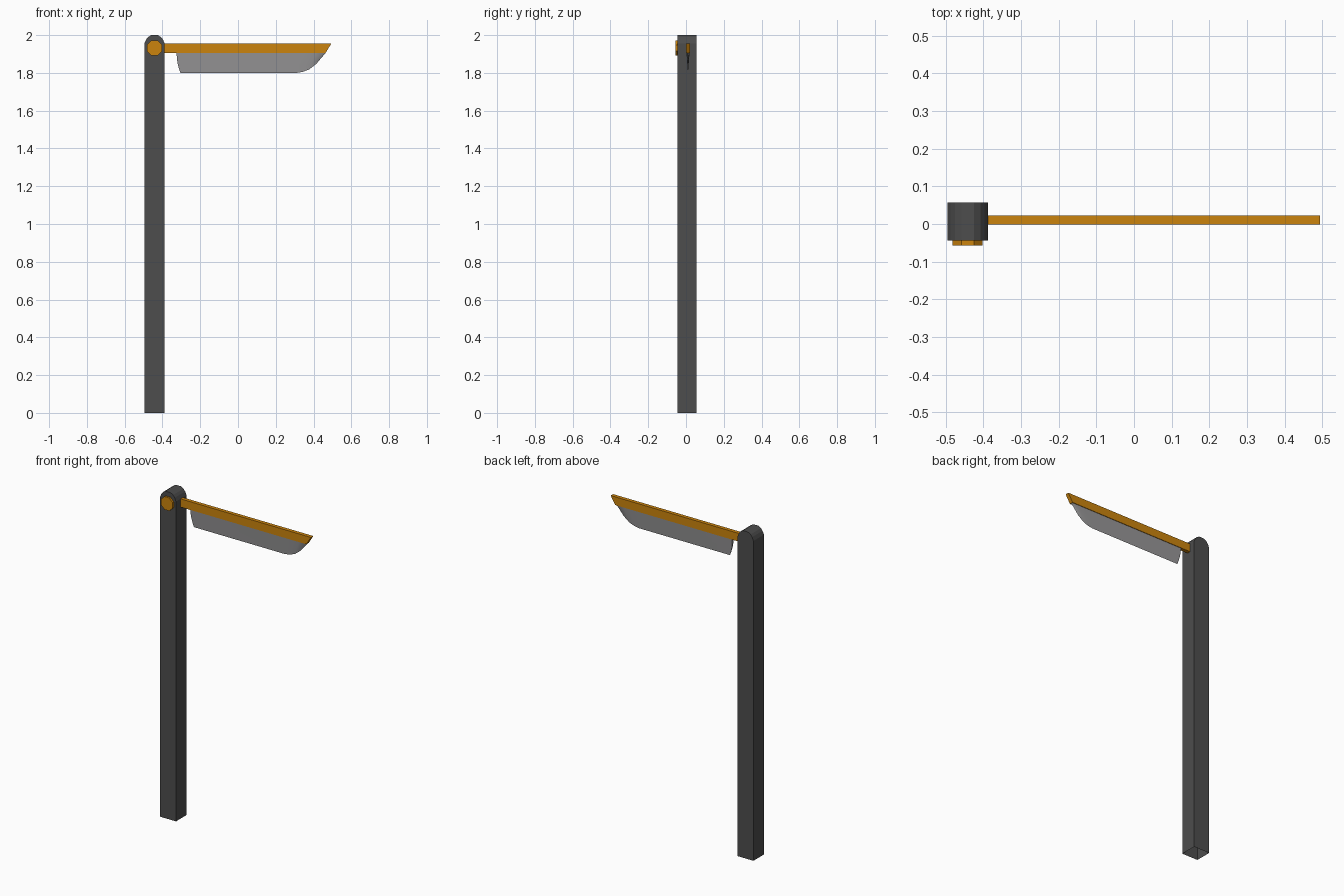
import bpy, bmesh, math
from mathutils import Matrix

cube = bpy.data.objects.get("Cube")
if cube:
    bpy.data.objects.remove(cube, do_unlink=True)


def material(name, rgb):
    m = bpy.data.materials.new(name)
    m.use_nodes = True
    m.diffuse_color = (*rgb, 1)
    bsdf = m.node_tree.nodes["Principled BSDF"]
    bsdf.inputs["Base Color"].default_value = (*rgb, 1)
    return m


DARK = material("dark grey", (0.075, 0.075, 0.075))
ORANGE = material("orange", (0.60, 0.23, 0.004))
STEEL = material("steel grey", (0.31, 0.305, 0.31))


def finish(bm, name, mat):
    mesh = bpy.data.meshes.new(name)
    bm.to_mesh(mesh)
    bm.free()
    mesh.materials.append(mat)
    ob = bpy.data.objects.new(name, mesh)
    bpy.context.collection.objects.link(ob)
    return ob


def extrude_profile(bm, points, y0, y1):
    """Solid from an x-z outline, swept between two y planes."""
    face = bm.faces.new([bm.verts.new((x, y0, z)) for x, z in points])
    res = bmesh.ops.extrude_face_region(bm, geom=[face])
    for v in res["geom"]:
        if isinstance(v, bmesh.types.BMVert):
            v.co.y = y1
    bmesh.ops.recalc_face_normals(bm, faces=bm.faces[:])


# Post: square tube with a rounded top and an open foot
PX = -0.442
half = [(0.054, 0), (0.054, 1.955), (0.045, 1.976), (0.034, 1.99), (0.017, 2.0)]
outline = [(PX + x, z) for x, z in half] + [(PX - x, z) for x, z in reversed(half)]
bm = bmesh.new()
extrude_profile(bm, outline, -0.0445, 0.0565)
foot = [f for f in bm.faces if all(v.co.z < 0.001 for v in f.verts)]
bmesh.ops.delete(bm, geom=foot, context="FACES_ONLY")
finish(bm, "post", DARK)

# Pivot button on the front of the post
bm = bmesh.new()
place = (Matrix.Translation((PX, -0.0495, 1.932))
         @ Matrix.Rotation(math.pi / 2, 4, "X")
         @ Matrix.Rotation(math.pi / 8, 4, "Z"))
bmesh.ops.create_cone(bm, cap_ends=True, segments=8, radius1=0.043,
                      radius2=0.043, depth=0.014, matrix=place)
finish(bm, "pivot_button", ORANGE)

# Arm with a slanted free end
bm = bmesh.new()
extrude_profile(bm, [(-0.395, 1.905), (0.463, 1.905), (0.494, 1.955),
                     (-0.395, 1.955)], -0.001, 0.022)
finish(bm, "arm", ORANGE)

# Blade: wedge columns from a thick spine (x) down to a sharp edge (x, z)
SPINE, MID, THICK, ROWS = 1.905, 0.0105, 0.008, 4
columns = [(-0.325, -0.305, 1.80), (0.31, 0.31, 1.80), (0.37, 0.345, 1.806),
           (0.41, 0.378, 1.819), (0.435, 0.415, 1.848), (0.463, 0.463, SPINE)]
bm = bmesh.new()
for side in (-1, 1):
    grid = []
    for top, low, z in columns:
        col = []
        for r in range(ROWS + 1):
            t = r / ROWS
            ease = t * t if low > top else t
            col.append(bm.verts.new((top + (low - top) * ease,
                                     MID + side * THICK * (1 - t),
                                     SPINE + (z - SPINE) * t)))
        grid.append(col)
    for a, b in zip(grid, grid[1:]):
        for r in range(ROWS):
            bm.faces.new((a[r], b[r], b[r + 1], a[r + 1]))
    if side < 0:
        front = grid
# Heel and spine strips close the wedge
for r in range(ROWS):
    bm.faces.new((front[0][r], front[0][r + 1], grid[0][r + 1], grid[0][r]))
for i in range(len(columns) - 1):
    bm.faces.new((front[i][0], grid[i][0], grid[i + 1][0], front[i + 1][0]))
bmesh.ops.remove_doubles(bm, verts=bm.verts[:], dist=0.0005)
bmesh.ops.recalc_face_normals(bm, faces=bm.faces[:])
blade = finish(bm, "blade", STEEL)
bpy.ops.object.select_all(action="DESELECT")
blade.select_set(True)
bpy.context.view_layer.objects.active = blade
bpy.ops.object.shade_smooth_by_angle(angle=math.radians(30))
